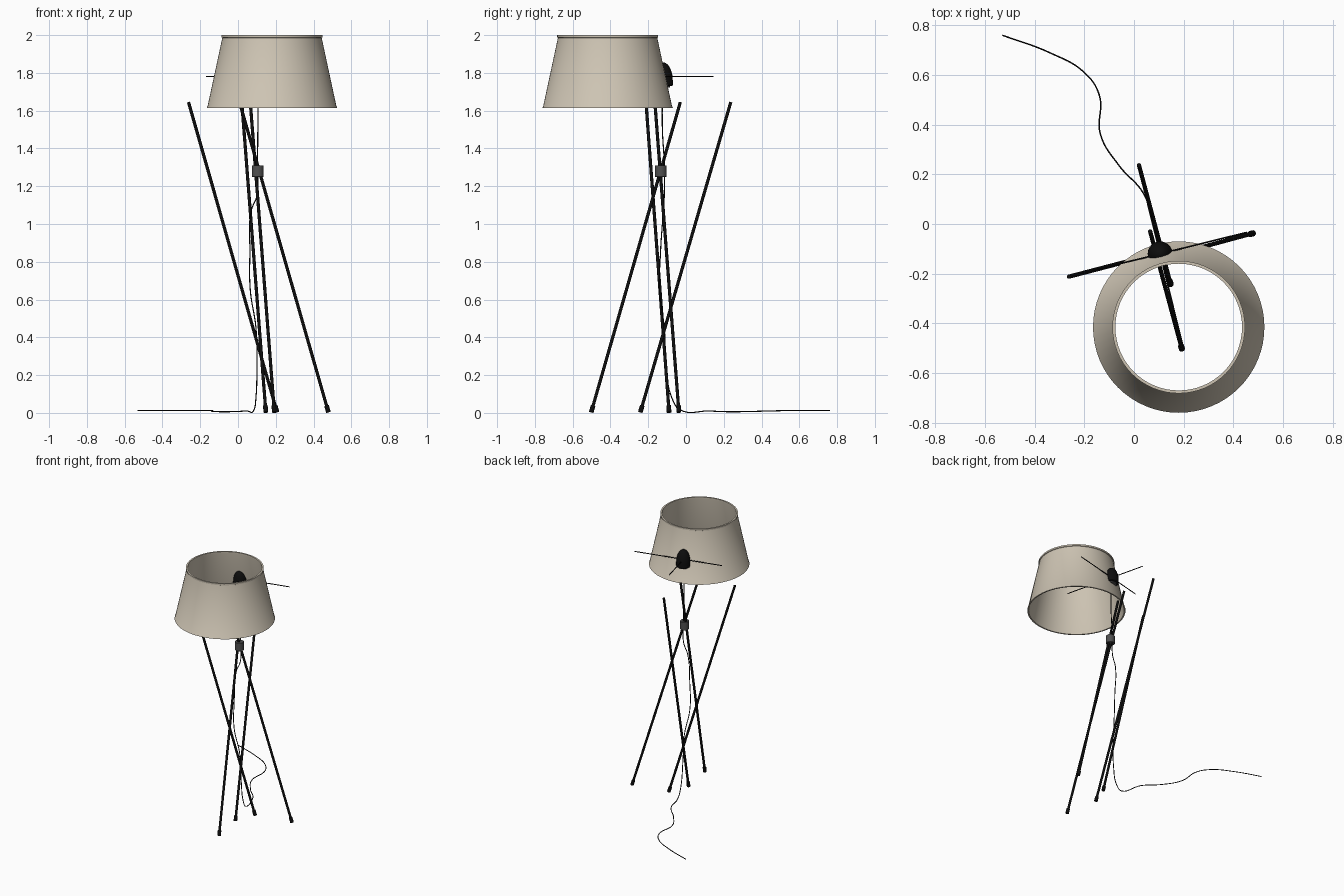
import bpy, bmesh, math
from mathutils import Vector

cube = bpy.data.objects.get("Cube")
if cube:
    bpy.data.objects.remove(cube, do_unlink=True)


def material(name, rgb, rough=0.6):
    m = bpy.data.materials.new(name)
    m.use_nodes = True
    m.diffuse_color = (*rgb, 1)
    bsdf = next(n for n in m.node_tree.nodes if n.type == "BSDF_PRINCIPLED")
    bsdf.inputs["Base Color"].default_value = (*rgb, 1)
    bsdf.inputs["Roughness"].default_value = rough
    return m


linen = material("beige linen", (0.61, 0.55, 0.45))
black = material("black", (0.004, 0.004, 0.004))
grey = material("dark grey", (0.08, 0.08, 0.08))


def lathe(name, profile, centre, mat, segments=32, axis=(0, 0, 1), closed=False):
    """Spin (radius, height) points around an axis through centre."""
    bm = bmesh.new()
    verts = [bm.verts.new((r, 0, z)) for r, z in profile]
    edges = [bm.edges.new(pair) for pair in zip(verts, verts[1:])]
    if closed:
        edges.append(bm.edges.new((verts[-1], verts[0])))
    bmesh.ops.spin(bm, geom=verts + edges, axis=(0, 0, 1), cent=(0, 0, 0),
                   angle=math.tau, steps=segments, use_duplicate=False)
    bmesh.ops.remove_doubles(bm, verts=bm.verts, dist=0.0001)
    bmesh.ops.recalc_face_normals(bm, faces=bm.faces)
    mesh = bpy.data.meshes.new(name)
    bm.to_mesh(mesh)
    bm.free()
    mesh.materials.append(mat)
    obj = bpy.data.objects.new(name, mesh)
    bpy.context.collection.objects.link(obj)
    obj.location = centre
    obj.rotation_euler = Vector(axis).to_track_quat("Z", "Y").to_euler()
    bpy.ops.object.select_all(action="DESELECT")
    obj.select_set(True)
    bpy.context.view_layer.objects.active = obj
    bpy.ops.object.shade_smooth_by_angle(angle=math.radians(35))
    return obj


def rod(name, start, end, radius, mat, segments=16):
    start, end = Vector(start), Vector(end)
    length = (end - start).length
    return lathe(name, [(0, 0), (radius, 0), (radius, length), (0, length)],
                 start, mat, segments, end - start)


# Hollow tapered shade with a thin rolled rim at each end
lathe("shade", [(0.343, 1.622), (0.345, 1.615), (0.335, 1.615), (0.333, 1.622),
                (0.255, 1.988), (0.255, 2.0), (0.267, 2.0), (0.267, 1.988),
                (0.263, 1.986), (0.341, 1.624)],
      (0.18, -0.415, 0), linen, 64, closed=True)

# Four leaning legs, each with a rubber foot
legs = {
    "right_leg": ((0.205, -0.09, 0.01), (-0.262, -0.212, 1.645)),
    "left_leg": ((0.477, -0.038, 0.01), (0.008, -0.165, 1.645)),
    "back_leg": ((0.147, -0.24, 0.01), (0.02, 0.237, 1.645)),
    "front_leg": ((0.192, -0.5, 0.01), (0.065, -0.03, 1.645)),
}
for name, (foot, top) in legs.items():
    rod(name, foot, top, 0.0085, black)
    direction = (Vector(top) - Vector(foot)).normalized()
    base = Vector(foot) - direction * 0.007
    rod(name + "_foot", base, base + direction * 0.037, 0.0125, black)

# Clamp where the left and front legs cross
lathe("leg_clamp", [(0, -0.031), (0.029, -0.031), (0.031, -0.029), (0.031, 0.029),
                    (0.029, 0.031), (0, 0.031)], (0.105, -0.133, 1.28), grey)

# Bullet shaped lamp holder with a grey base plug
hub = Vector((0.105, -0.12, 1.78))
dome = [(0.05 * math.cos(a), 0.095 * math.sin(a) - 0.02)
        for a in (i * math.pi / 20 for i in range(11))]
lathe("lamp_holder", [(0, -0.05), (0.046, -0.05), (0.05, -0.045)] + dome, hub, black)
lathe("holder_plug", [(0, -0.058), (0.036, -0.058), (0.036, -0.048), (0, -0.048)],
      hub, grey)

# Cross of thin shade support arms
along = Vector((0.97, 0.24, 0)).normalized()
across = Vector((-along.y, along.x, 0))
for name, direction, length in (("left", along, 0.36), ("right", -along, 0.283),
                                ("back", across, 0.273), ("front", -across, 0.38)):
    rod(name + "_support_arm", hub, hub + direction * length, 0.0032, black, 10)

# Cable hanging from the holder and trailing across the floor
path = [(0.105, -0.125, 1.73), (0.105, -0.125, 1.5), (0.103, -0.115, 1.32),
        (0.10, -0.115, 1.15), (0.07, -0.12, 1.07), (0.063, -0.135, 0.85),
        (0.065, -0.14, 0.65), (0.095, -0.115, 0.45), (0.1, -0.105, 0.25),
        (0.095, -0.075, 0.08), (0.085, -0.03, 0.016), (0.04, 0.12, 0.01),
        (-0.06, 0.235, 0.006), (-0.135, 0.36, 0.008), (-0.14, 0.52, 0.012),
        (-0.2, 0.61, 0.013), (-0.34, 0.69, 0.013), (-0.53, 0.76, 0.013)]
curve = bpy.data.curves.new("cable", "CURVE")
curve.dimensions = "3D"
curve.bevel_depth = 0.003
curve.bevel_resolution = 2
curve.resolution_u = 8
curve.use_fill_caps = True
spline = curve.splines.new("BEZIER")
spline.bezier_points.add(len(path) - 1)
for point, co in zip(spline.bezier_points, path):
    point.co = co
    point.handle_left_type = point.handle_right_type = "AUTO"
curve.materials.append(black)
bpy.context.collection.objects.link(bpy.data.objects.new("cable", curve))
